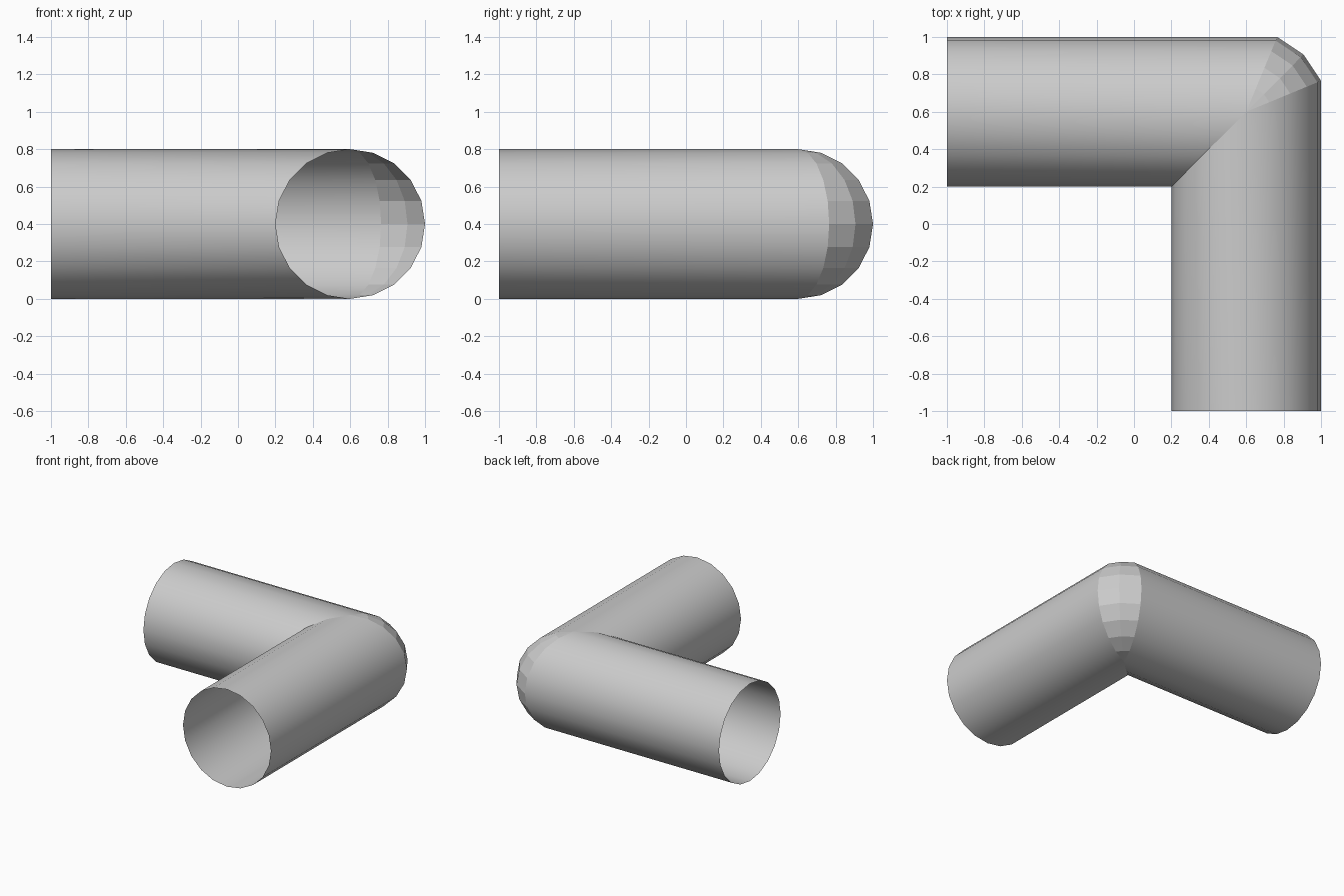
import bpy, bmesh, math

if "Cube" in bpy.data.objects:
    bpy.data.objects.remove(bpy.data.objects["Cube"])

SIDES, R, C = 20, 0.4, 0.6          # pipe sides, radius, centre line of both arms
t = math.tan(math.radians(22.5))
k = math.sqrt(0.5) / math.cos(math.radians(22.5))

# Each ring maps the outward offset c of a cross-section point to x, y
def mitre(fx, fy):
    # outer half fans around the corner, inner half shares one 45 degree seam
    return lambda c: (C + c * fx, C + c * fy) if c > 0 else (C + c, C + c)

rings = [
    lambda c: (-1.0, C + c),         # left open end
    mitre(t, 1), mitre(k, k), mitre(1, t),
    lambda c: (C + c, -1.0),         # front open end
]

bm = bmesh.new()
loops = []
for ring in rings:
    loop = []
    for i in range(SIDES):
        a = 2 * math.pi * i / SIDES
        c = R * math.cos(a)
        c = 0 if abs(c) < 1e-6 else c
        loop.append(bm.verts.new((*ring(c), R + R * math.sin(a))))
    loops.append(loop)

# Arms are smooth, the corner fan is flat
for n, (p, q) in enumerate(zip(loops, loops[1:])):
    for i in range(SIDES):
        j = (i + 1) % SIDES
        f = bm.faces.new((p[i], p[j], q[j], q[i]))
        f.smooth = n in (0, 3)

# Weld the shared inner seam and keep the joint crisp
bmesh.ops.remove_doubles(bm, verts=bm.verts, dist=1e-5)
bmesh.ops.recalc_face_normals(bm, faces=bm.faces)
outer = max(bm.faces, key=lambda f: f.calc_center_median().x)
if outer.normal.x < 0:
    bmesh.ops.reverse_faces(bm, faces=bm.faces)
for e in bm.edges:
    crosses = abs(e.verts[0].co.z - e.verts[1].co.z) > 1e-4
    if crosses:
        e.smooth = False

mesh = bpy.data.meshes.new("elbow_pipe")
bm.to_mesh(mesh)
bm.free()
bpy.context.collection.objects.link(bpy.data.objects.new("elbow_pipe", mesh))
